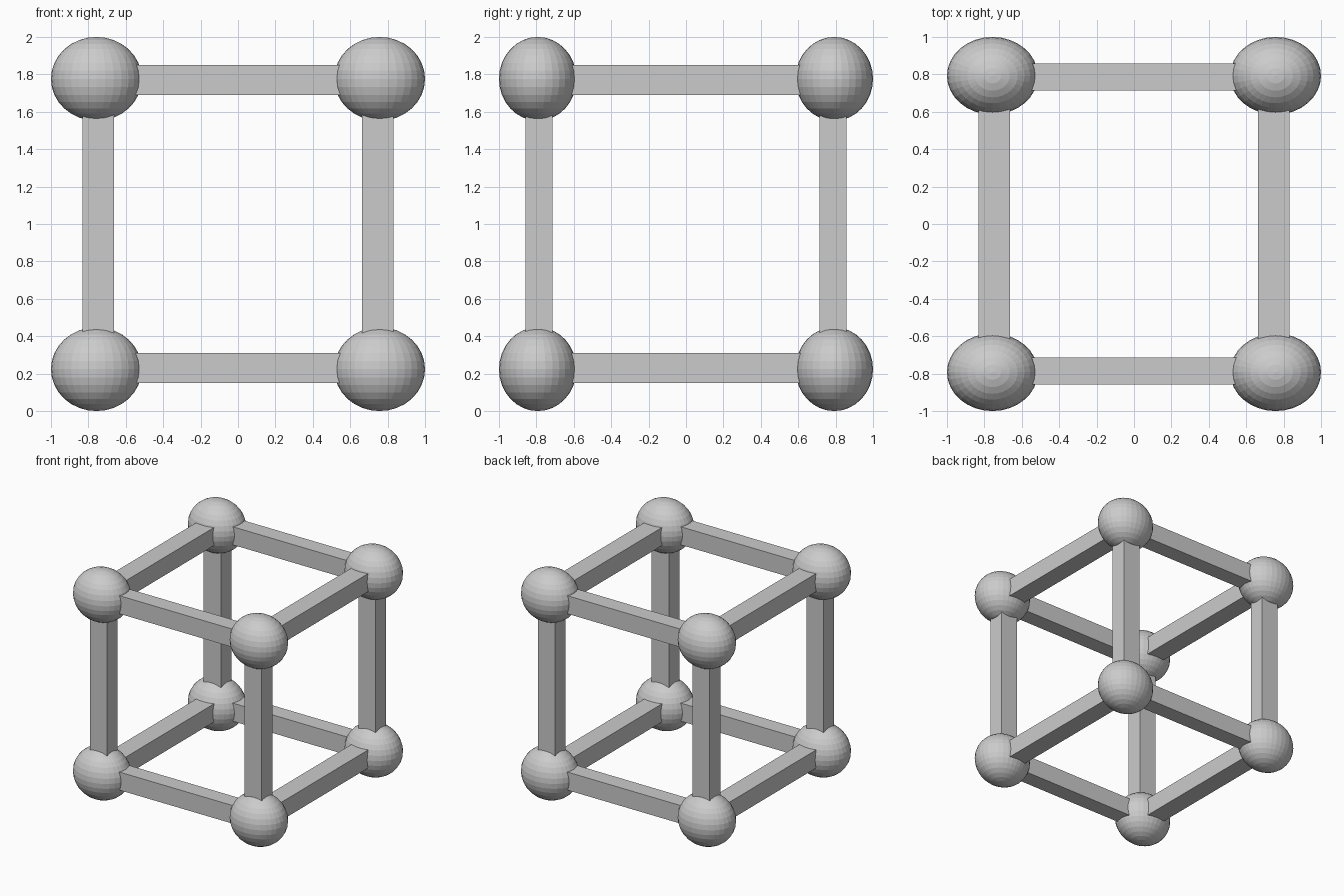
import bpy
from itertools import product

if "Cube" in bpy.data.objects:
    bpy.data.objects.remove(bpy.data.objects["Cube"])

BALL_AT = (0.757, 0.7925, 0.776)      # corner ball offsets from the cube centre
BALL_R = (0.243, 0.2075, 0.224)       # ball radii per axis
BAR_AT = (0.747, 0.786, 0.770)        # bar centre lines
BAR_W = (0.167, 0.146, 0.158)         # bar thickness per axis
MID_Z = 1.0
AXES = "xyz"


def finish(name, loc, scale):
    ob = bpy.context.object
    ob.name = name
    ob.location = (loc[0], loc[1], loc[2] + MID_Z)
    ob.scale = scale
    bpy.ops.object.transform_apply(location=False, rotation=False, scale=True)


# Corner balls, flat faceted
for i, signs in enumerate(product((-1, 1), repeat=3)):
    bpy.ops.mesh.primitive_uv_sphere_add(segments=32, ring_count=16, radius=1)
    finish(f"corner_ball_{i + 1}", [s * c for s, c in zip(signs, BALL_AT)], BALL_R)

# Twelve square bars, four along each axis, ending inside the balls
for axis in range(3):
    a, b = [k for k in range(3) if k != axis]
    for i, (sa, sb) in enumerate(product((-1, 1), repeat=2)):
        loc = [0, 0, 0]
        loc[a], loc[b] = sa * BAR_AT[a], sb * BAR_AT[b]
        size = list(BAR_W)
        size[axis] = 2 * BAR_AT[axis]
        bpy.ops.mesh.primitive_cube_add(size=1)
        finish(f"bar_{AXES[axis]}_{i + 1}", loc, size)
